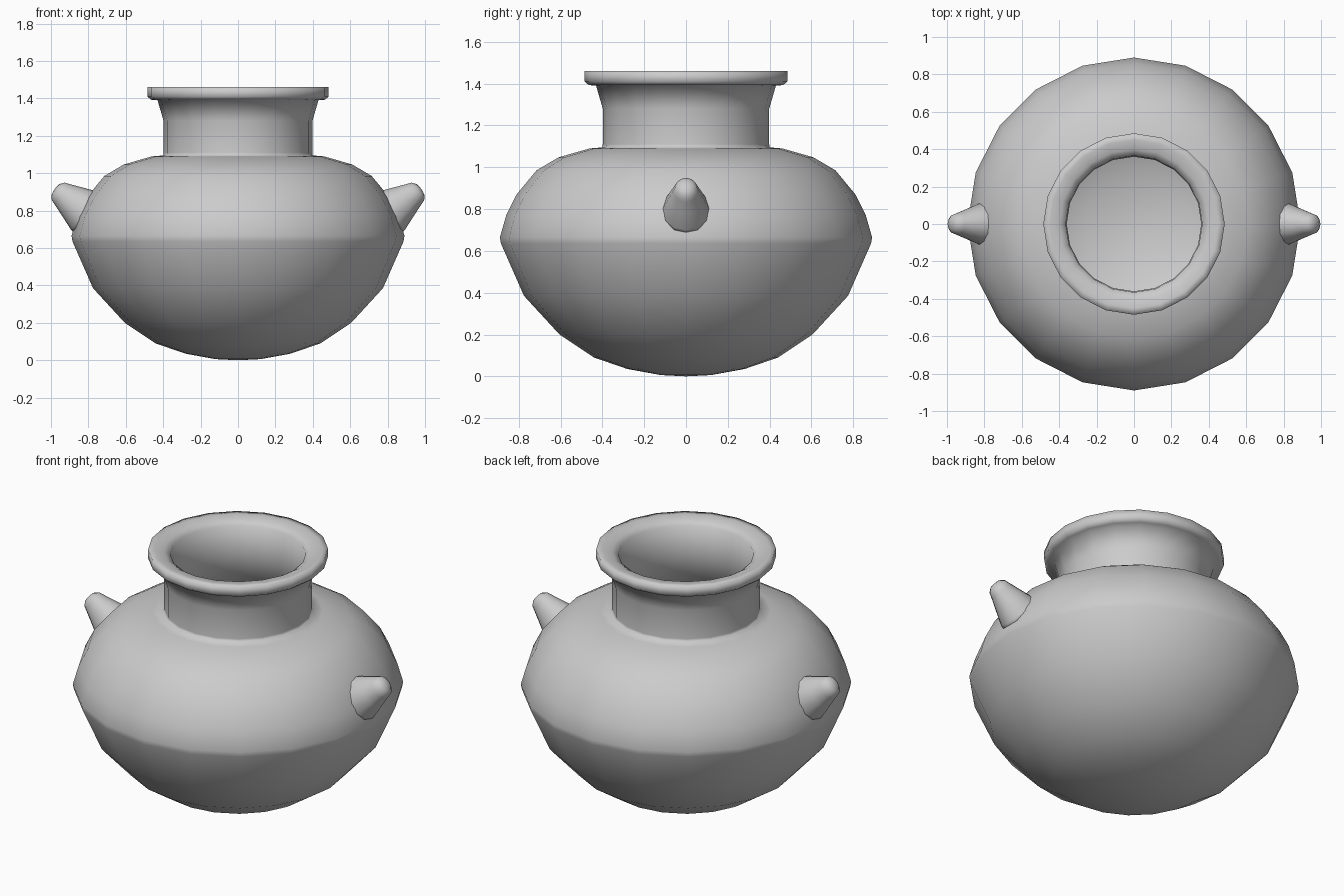
import bpy, bmesh, math
from mathutils import Matrix, Vector

if "Cube" in bpy.data.objects:
    bpy.data.objects.remove(bpy.data.objects["Cube"])


def lathe(name, profile, segments, matrix=Matrix()):
    """Revolve (radius, height) points around z; radius 0 makes a pole."""
    bm = bmesh.new()
    rings = []
    for r, z in profile:
        if r == 0:
            rings.append([bm.verts.new(matrix @ Vector((0, 0, z)))] * segments)
        else:
            rings.append([bm.verts.new(matrix @ Vector((
                r * math.cos(2 * math.pi * i / segments),
                r * math.sin(2 * math.pi * i / segments), z)))
                for i in range(segments)])
    for a, b in zip(rings, rings[1:]):
        for i in range(segments):
            j = (i + 1) % segments
            bm.faces.new(list(dict.fromkeys((a[i], a[j], b[j], b[i]))))
    bmesh.ops.recalc_face_normals(bm, faces=bm.faces)
    for f in bm.faces:
        f.smooth = True
    mesh = bpy.data.meshes.new(name)
    bm.to_mesh(mesh)
    bm.free()
    obj = bpy.data.objects.new(name, mesh)
    bpy.context.collection.objects.link(obj)
    return obj


# Pot: rounded base, keeled belly, shoulder, neck and rim, then the inner wall
outer = [(0, 0), (0.12, 0.006), (0.28, 0.035), (0.44, 0.09), (0.605, 0.2),
         (0.775, 0.385), (0.885, 0.635), (0.89, 0.665), (0.86, 0.77),
         (0.81, 0.87), (0.715, 0.985), (0.61, 1.047), (0.46, 1.09),
         (0.40, 1.095), (0.398, 1.11), (0.398, 1.28), (0.43, 1.39),
         (0.465, 1.393), (0.485, 1.41), (0.485, 1.46)]
inner = [(0.45, 1.46), (0.40, 1.452), (0.365, 1.43), (0.36, 1.28),
         (0.36, 1.06), (0.46, 1.05), (0.59, 1.007), (0.685, 0.95),
         (0.77, 0.85), (0.845, 0.65), (0.735, 0.405), (0.575, 0.235),
         (0.42, 0.13), (0.27, 0.08), (0.12, 0.05), (0, 0.045)]
lathe("pot_body", outer + inner, 20)

# Lugs: blunt cones pointing outward and up from each shoulder
lug = [(0, -0.03), (0.13, -0.03), (0.125, 0), (0.092, 0.085),
       (0.067, 0.15), (0.058, 0.175), (0.035, 0.193), (0, 0.198)]
for side, label in ((1, "right"), (-1, "left")):
    place = (Matrix.Rotation(0 if side > 0 else math.pi, 4, 'Z')
             @ Matrix.Translation((0.82, 0, 0.80))
             @ Matrix.Rotation(math.radians(54), 4, 'Y')
             @ Matrix.Diagonal((1, 0.9, 1, 1)))
    lathe(label + "_lug", lug, 12, place)
